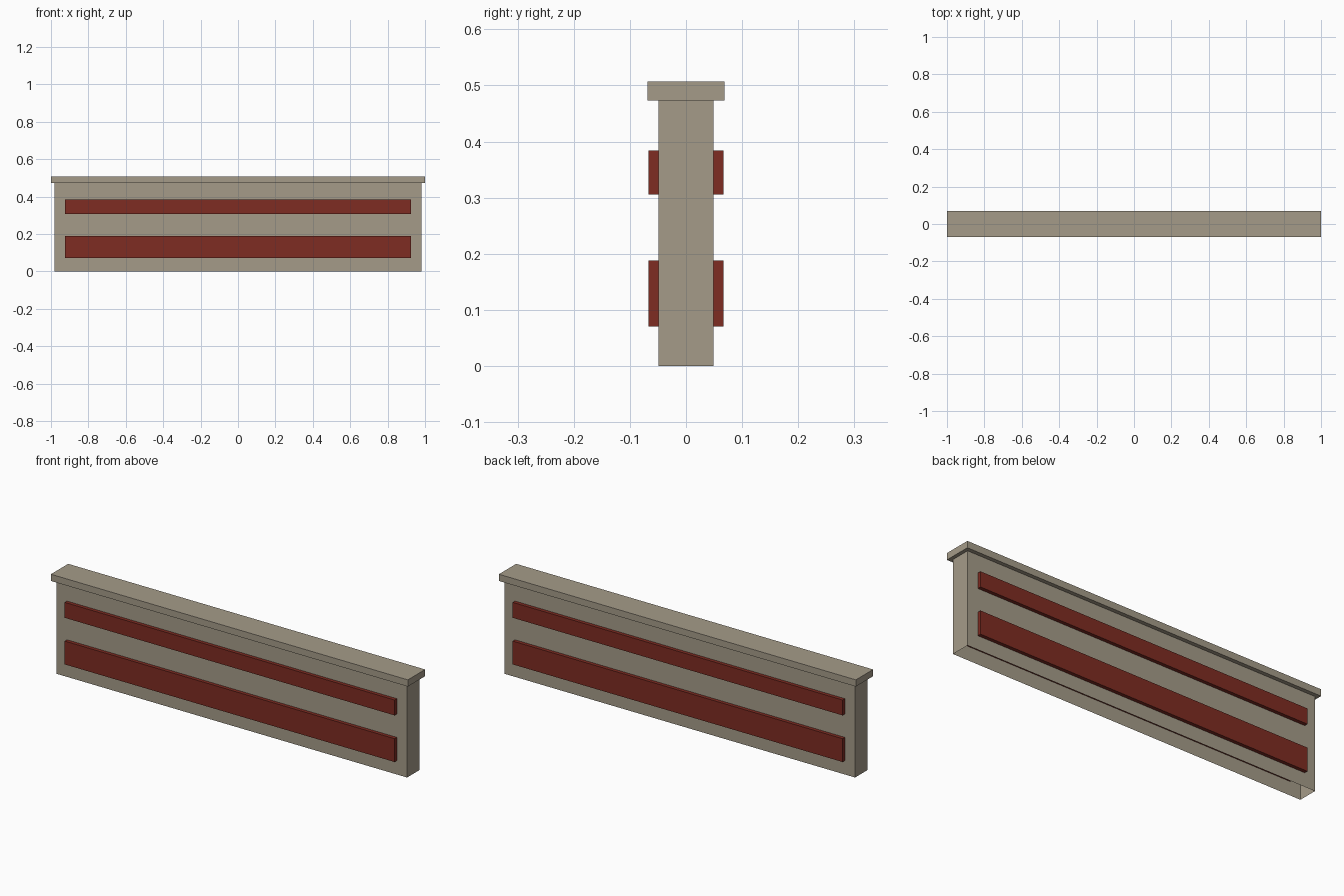
import bpy
import bmesh
from mathutils import Vector

default = bpy.data.objects.get("Cube")
if default:
    bpy.data.objects.remove(default, do_unlink=True)


def make_material(name, rgb):
    mat = bpy.data.materials.new(name)
    mat.use_nodes = True
    color = (*rgb, 1.0)
    mat.diffuse_color = color
    mat.node_tree.nodes["Principled BSDF"].inputs["Base Color"].default_value = color
    return mat


def make_box(name, half_x, half_y, bottom, top, mat, open_bottom=False):
    bm = bmesh.new()
    bmesh.ops.create_cube(bm, size=2)
    bmesh.ops.scale(bm, vec=Vector((half_x, half_y, (top - bottom) / 2)), verts=bm.verts)
    bmesh.ops.translate(bm, vec=Vector((0, 0, (top + bottom) / 2)), verts=bm.verts)
    bm.normal_update()
    if open_bottom:
        under = [f for f in bm.faces if f.normal.z < -0.5]
        bmesh.ops.delete(bm, geom=under, context="FACES_ONLY")
    mesh = bpy.data.meshes.new(name)
    bm.to_mesh(mesh)
    bm.free()
    mesh.materials.append(mat)
    obj = bpy.data.objects.new(name, mesh)
    bpy.context.scene.collection.objects.link(obj)
    return obj


stone = make_material("tan_stone", (0.376, 0.33, 0.25))
red = make_material("dark_red", (0.21, 0.025, 0.016))

# Hollow wall, open underneath, with an overhanging cap
make_box("wall_body", 0.982, 0.049, 0.0, 0.473, stone, open_bottom=True)
make_box("wall_cap", 1.0, 0.069, 0.473, 0.507, stone)

# Red bands run through the wall and stand proud on both sides
make_box("lower_band", 0.924, 0.067, 0.07, 0.188, red)
make_box("upper_band", 0.924, 0.067, 0.306, 0.384, red)
